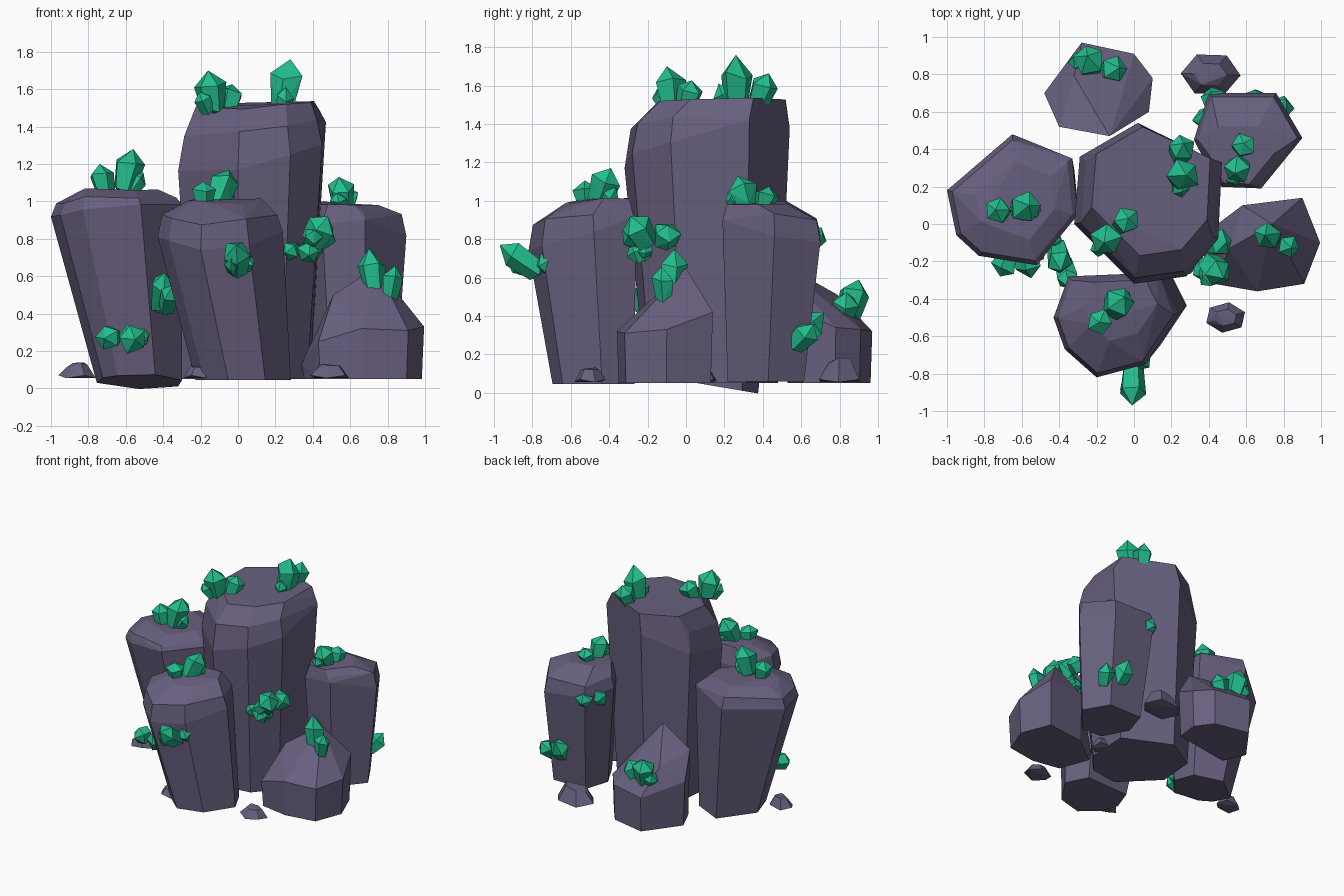
import bpy, bmesh, math, random
from mathutils import Vector

if "Cube" in bpy.data.objects:
    bpy.data.objects.remove(bpy.data.objects["Cube"])

random.seed(4)


def material(name, rgb):
    m = bpy.data.materials.new(name)
    m.diffuse_color = (*rgb, 1)
    m.use_nodes = True
    m.node_tree.nodes["Principled BSDF"].inputs["Base Color"].default_value = m.diffuse_color
    return m


STONE = material("purple_grey_stone", (0.138, 0.115, 0.210))
GREEN = material("green_crystal", (0.016, 0.510, 0.265))


def hull(name, points, mat, merge=5):
    """Faceted solid wrapped around a set of points."""
    bm = bmesh.new()
    for p in points:
        bm.verts.new(p)
    res = bmesh.ops.convex_hull(bm, input=bm.verts[:])
    loose = {g for g in res["geom_interior"] + res["geom_unused"]
             if isinstance(g, bmesh.types.BMVert)}
    bmesh.ops.delete(bm, geom=list(loose), context="VERTS")
    bmesh.ops.dissolve_limit(bm, angle_limit=math.radians(merge),
                             verts=bm.verts[:], edges=bm.edges[:])
    bmesh.ops.recalc_face_normals(bm, faces=bm.faces[:])
    me = bpy.data.meshes.new(name)
    bm.to_mesh(me)
    bm.free()
    me.materials.append(mat)
    ob = bpy.data.objects.new(name, me)
    bpy.context.collection.objects.link(ob)


def ring(outline, scale, z, to=None, tilt=(0, 0), jitter=0.0):
    """Outline scaled about its centre, moved to a new centre and tilted."""
    c = sum((Vector(p) for p in outline), Vector((0, 0))) / len(outline)
    t = Vector(to) if to else c
    pts = []
    for p in outline:
        d = (Vector(p) - c) * scale
        pts.append((*(t + d), z + d.dot(Vector(tilt)) + random.uniform(-jitter, jitter)))
    return pts


def pillar(name, outline, base, shoulder, top, tilt, foot_tilt=(0, 0)):
    """Tapered boulder: base and top are (scale, z, centre); shoulder is a height."""
    pts = ring(outline, *base, foot_tilt)
    pts += ring(outline, 1.0, shoulder, None, tilt, 0.03)
    pts += ring(outline, 0.92, shoulder * 0.55 + top[1] * 0.45 + 0.02, None,
                [t * 0.5 for t in tilt], 0.02)
    pts += ring(outline, *top, [t * 0.15 for t in tilt], 0.012)
    hull(name, pts, STONE, 7)


# Tall boulders
pillar("centre_boulder",
       [(0.02, 0.54), (0.47, 0.33), (0.45, -0.08), (0.28, -0.28), (0.0, -0.32),
        (-0.32, 0.0), (-0.29, 0.36)],
       (0.8, 0.05, (0.08, 0.11)), 1.28, (0.8, 1.515, (0.1, 0.15)), (0.2, 0.2))
pillar("left_boulder",
       [(-0.65, 0.48), (-0.33, 0.35), (-0.3, 0.05), (-0.52, -0.22), (-0.83, -0.17),
        (-0.95, -0.06), (-1.0, 0.18)],
       (0.65, 0.04, (-0.53, 0.12)), 0.95, (0.6, 1.06, (-0.64, 0.1)), (0.08, 0), (0, -0.17))
pillar("front_boulder",
       [(-0.35, -0.28), (0.13, -0.26), (0.24, -0.48), (0.06, -0.75), (-0.2, -0.82),
        (-0.37, -0.67), (-0.43, -0.5)],
       (0.76, 0.045, (0, -0.48)), 0.82, (0.58, 1.0, (-0.09, -0.46)), (0.08, 0.2))
pillar("right_boulder",
       [(0.4, 0.7), (0.76, 0.7), (0.9, 0.46), (0.68, 0.19), (0.45, 0.2), (0.32, 0.45)],
       (0.78, 0.06, (0.6, 0.42)), 0.85, (0.6, 0.99, (0.56, 0.37)), (-0.08, -0.12))


def stump(name, rim, peaks):
    """Broken boulder with an uneven rim and a sharp peak."""
    hull(name, ring([p[:2] for p in rim], 0.96, 0.05) + rim + peaks, STONE)


# Broken stumps
stump("front_right_stump",
      [(0.9, 0.14, 0.42), (0.995, -0.1, 0.33), (0.91, -0.32, 0.31), (0.66, -0.36, 0.32),
       (0.43, -0.32, 0.25), (0.34, -0.08, 0.13), (0.58, 0.1, 0.43)],
      [(0.74, 0.0, 0.65), (0.51, -0.13, 0.5)])
stump("back_stump",
      [(-0.28, 0.97, 0.32), (0.0, 0.91, 0.33), (0.1, 0.78, 0.34), (0.08, 0.6, 0.42),
       (-0.4, 0.52, 0.57), (-0.48, 0.7, 0.4)],
      [(-0.13, 0.47, 0.69), (-0.32, 0.79, 0.51)])


def pebble(name, x, y, r):
    """Small flat stone."""
    pts = []
    for k in range(6):
        a = math.tau * k / 6 + 5 * x
        c, s = r * math.cos(a), 0.75 * r * math.sin(a)
        pts.append((x + c, y + s, 0.055 + 0.015 * (k % 2)))
        pts.append((x + 0.55 * c, y + 0.55 * s, 0.06 + r * random.uniform(0.5, 0.8)))
    hull(name, pts, STONE)


# Pebbles on the ground
pebble("pebble_back", 0.41, 0.8, 0.16)
pebble("pebble_front", 0.49, -0.5, 0.11)
pebble("pebble_left", -0.86, 0.03, 0.1)
pebble("pebble_middle", -0.21, -0.55, 0.08)
pebble("pebble_right", 0.35, 0.09, 0.11)


def crystal(name, a, b, r):
    """Irregular pointed prism from a to b."""
    q = (b - a).to_track_quat("Z", "Y")
    length = (b - a).length
    pts = [a, b]
    spin = random.uniform(0, math.tau)
    for f, s in ((0.1, 0.75), (0.68, 1.0)):
        for k in range(5):
            t = spin + math.tau * k / 5
            rr = r * s * random.uniform(0.85, 1.05)
            pts.append(a + q @ Vector((rr * math.cos(t), rr * math.sin(t),
                                       length * (f + random.uniform(-0.07, 0.07)))))
    hull(name, pts, GREEN, 3)


def cluster(name, root, tip, heading, r=0.085):
    """Main crystal, a shorter one beside it along heading, a small one opposite."""
    root, tip = Vector(root), Vector(tip)
    h = math.radians(heading)
    side = Vector((math.cos(h), math.sin(h), 0))
    up = tip - root
    crystal(name + "_main", root, tip, r)
    crystal(name + "_second", root + side * r, root + side * 1.9 * r + up * 0.68, r * 0.85)
    crystal(name + "_small", root - side * 0.03, root - side * r + up * 0.5, r * 0.6)


# Crystal clusters
cluster("centre_top_right_crystal", (.23, .26, 1.46), (.28, .26, 1.76), 90, .09)
cluster("centre_top_left_crystal", (-.13, -.07, 1.47), (-.16, -.1, 1.7), 45, .09)
cluster("left_top_crystal", (-.62, .07, 1.03), (-.56, .1, 1.28), 185)
cluster("left_low_crystal", (-.58, -.13, .28), (-.55, -.29, .26), 195)
cluster("left_side_crystal", (-.41, -.11, .41), (-.39, -.25, .62), 290, .075)
cluster("front_top_crystal", (-.12, -.46, .97), (-.05, -.39, 1.17), 225)
cluster("front_face_crystal", (-.01, -.75, .62), (-.01, -.97, .77), 70, .08)
cluster("centre_side_crystal", (.39, -.2, .77), (.48, -.29, .92), 75, .09)
cluster("centre_low_crystal", (.37, -.18, .75), (.38, -.31, .71), 178, .065)
cluster("right_top_crystal", (.56, .32, .96), (.54, .27, 1.13), 75, .08)
cluster("right_side_crystal", (.42, .53, .81), (.35, .61, .78), 75, .08)
cluster("right_low_crystal", (.66, .55, .23), (.65, .72, .42), 0)
cluster("stump_front_crystal", (.74, -.08, .46), (.7, -.06, .75), 335, .075)
cluster("stump_back_crystal", (-.23, .84, .38), (-.25, .9, .59), 345, .09)
